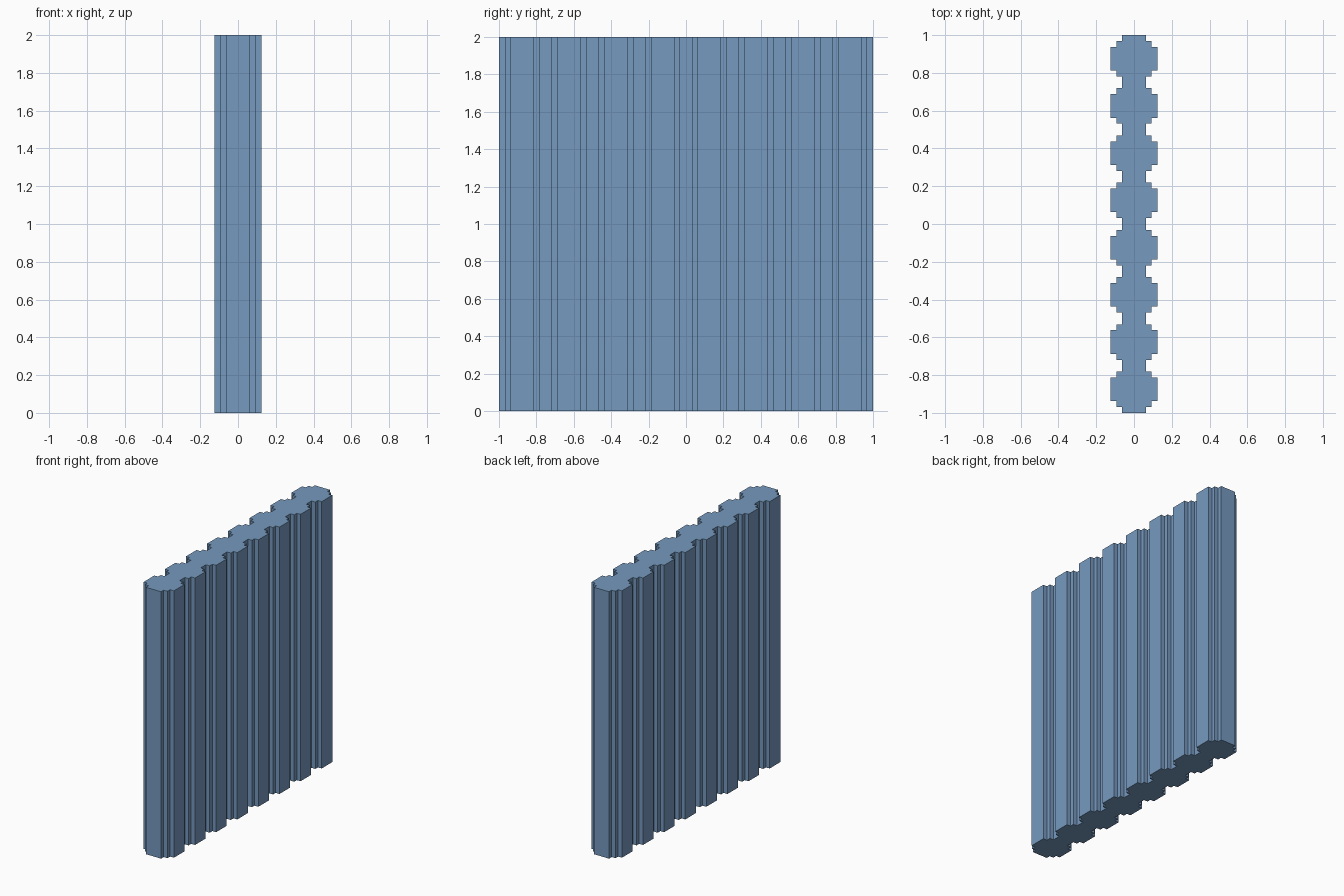
import bpy
import bmesh

cube = bpy.data.objects.get("Cube")
if cube:
    bpy.data.objects.remove(cube, do_unlink=True)

U = 1 / 32          # step size of the blocky outline
POSTS = 8           # posts joined side by side along y
PITCH = 8 * U
HEIGHT = 2.0

# Blue for the whole wall
blue = bpy.data.materials.new("soft blue")
blue.use_nodes = True
colour = (0.18, 0.32, 0.52, 1)
blue.diffuse_color = colour
blue.node_tree.nodes["Principled BSDF"].inputs["Base Color"].default_value = colour

# Stepped outline of one post on the +x side: (half width, offset along y)
post_steps = [(2, -3), (3, -3), (3, -2), (4, -2),
              (4, 2), (3, 2), (3, 3), (2, 3)]

# Outline of the +x side from front to back, with both ends closed flat
side = [(2 * U, -1.0)]
for i in range(POSTS):
    centre = (i - (POSTS - 1) / 2) * PITCH
    side += [(w * U, centre + d * U) for w, d in post_steps]
side.append((2 * U, 1.0))

# Mirror to the -x side to make a closed loop, then extrude upwards
outline = side + [(-x, y) for x, y in reversed(side)]
bm = bmesh.new()
base = bm.faces.new([bm.verts.new((x, y, 0)) for x, y in outline])
raised = bmesh.ops.extrude_face_region(bm, geom=[base], use_keep_orig=True)
top_verts = [g for g in raised["geom"] if isinstance(g, bmesh.types.BMVert)]
bmesh.ops.translate(bm, vec=(0, 0, HEIGHT), verts=top_verts)
bmesh.ops.recalc_face_normals(bm, faces=bm.faces[:])

mesh = bpy.data.meshes.new("post_wall")
bm.to_mesh(mesh)
bm.free()
mesh.materials.append(blue)
wall = bpy.data.objects.new("post_wall", mesh)
bpy.context.collection.objects.link(wall)
